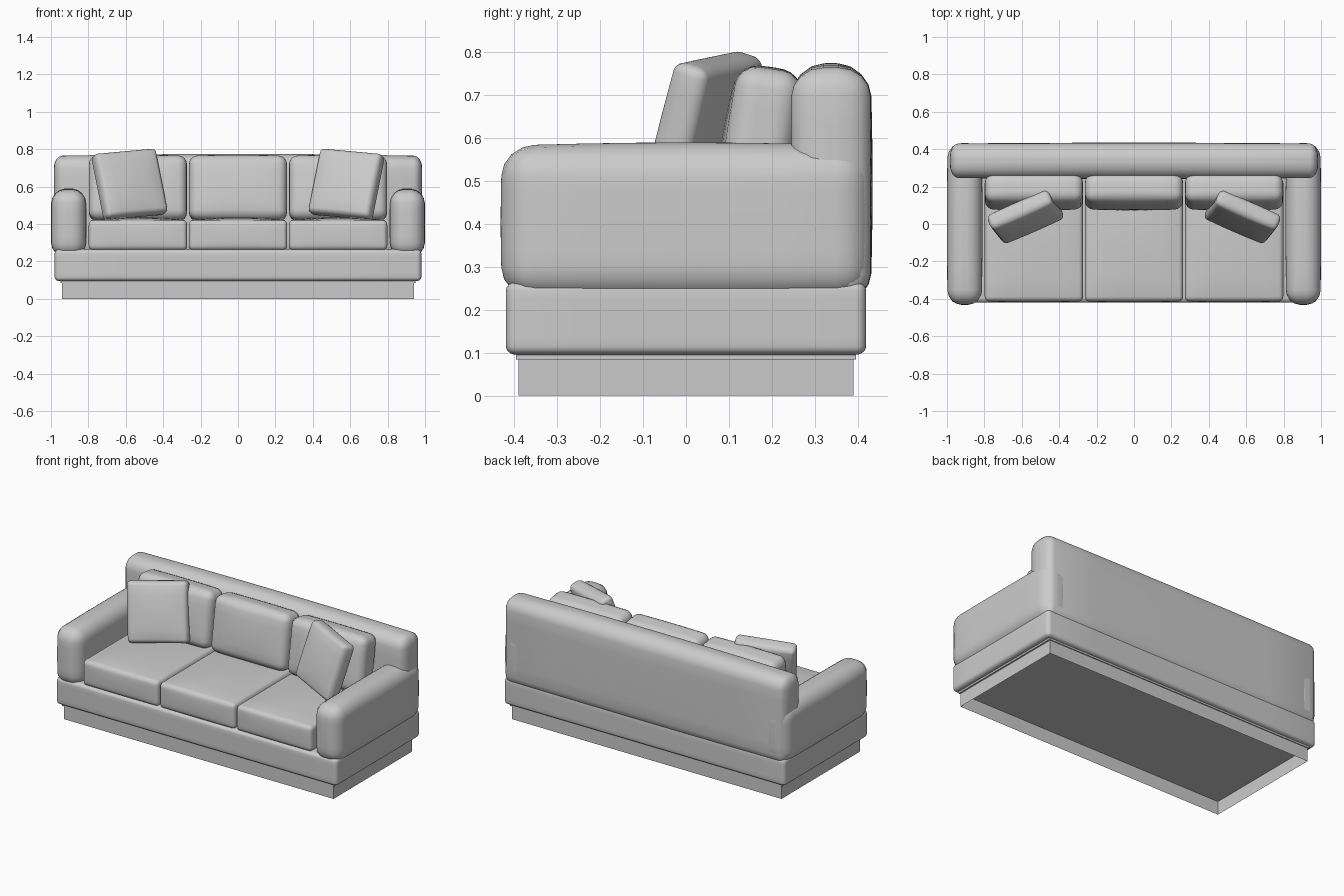
import bpy, bmesh
from math import radians
from mathutils import Vector

if "Cube" in bpy.data.objects:
    bpy.data.objects.remove(bpy.data.objects["Cube"])


def add_object(name, bm, loc=(0, 0, 0), rot=(0, 0, 0)):
    me = bpy.data.meshes.new(name)
    bm.to_mesh(me)
    bm.free()
    ob = bpy.data.objects.new(name, me)
    ob.location = loc
    ob.rotation_mode = 'YXZ'
    ob.rotation_euler = rot
    bpy.context.collection.objects.link(ob)
    return ob


def padded_box(name, loc, half, r, bulge=(0, 0, 0), rot=(0, 0, 0)):
    """Box with rounded edges (radius per axis) and softly crowned faces."""
    bm = bmesh.new()
    bmesh.ops.create_cube(bm, size=2)
    bmesh.ops.subdivide_edges(bm, edges=bm.edges[:], cuts=9, use_grid_fill=True)
    for v in bm.verts:
        core, d = Vector(), Vector()
        for i in range(3):
            k = round(abs(v.co[i]) * 5)
            s = 1 if v.co[i] > 0 else -1
            core[i] = s * (half[i] - r[i]) * min(k, 3) / 3
            d[i] = s * (0, 0, 0, 0, 0.414, 1)[k]
        d.normalize()
        p = Vector([core[i] + d[i] * r[i] for i in range(3)])
        u = [p[i] / half[i] for i in range(3)]
        for i in range(3):
            a, b = u[i - 1], u[i - 2]
            p[i] += bulge[i] * u[i] * (1 - a * a) * (1 - b * b)
        v.co = p
    for f in bm.faces:
        f.smooth = True
    return add_object(name, bm, loc, rot)


def plain_box(name, half_x, half_y, z0, z1, open_bottom=False):
    bm = bmesh.new()
    bmesh.ops.create_cube(bm, size=2)
    for v in bm.verts:
        v.co = (v.co.x * half_x, v.co.y * half_y, z1 if v.co.z > 0 else z0)
    if open_bottom:
        low = [f for f in bm.faces if f.normal.z < -0.5]
        bmesh.ops.delete(bm, geom=low, context='FACES_ONLY')
    return add_object(name, bm)


# Recessed plinth, open underneath, with a thin lip under the base
plain_box("plinth", 0.94, 0.39, 0.0, 0.09, open_bottom=True)
plain_box("plinth_lip", 0.95, 0.396, 0.084, 0.11)

# Upholstered base and backrest
padded_box("base", (0, 0, 0.18), (0.98, 0.42, 0.085), (0.025, 0.025, 0.02))
padded_box("backrest", (0, 0.338, 0.492), (0.985, 0.092, 0.272),
           (0.045, 0.075, 0.065), (0, 0.005, 0.011))

# Three seat cushions and three back cushions
for i, label in zip((-1, 0, 1), ("left", "middle", "right")):
    padded_box("seat_cushion_" + label, (i * 0.535, -0.085, 0.34),
               (0.263, 0.328, 0.08), (0.022, 0.025, 0.025), (0, 0.006, 0.016))
    padded_box("back_cushion_" + label, (i * 0.535, 0.172, 0.59),
               (0.262, 0.075, 0.172), (0.045, 0.045, 0.045),
               (0, 0.014, 0.006), (-0.15, 0, 0))

# Arms and loose pillows on both sides
for s, label in ((-1, "left"), (1, "right")):
    padded_box("arm_" + label, (s * 0.905, 0, 0.405), (0.092, 0.428, 0.177),
               (0.072, 0.075, 0.07), (0.003, 0.004, 0.008))
    padded_box("throw_pillow_" + label, (s * 0.58, 0.037, 0.612),
               (0.18, 0.044, 0.18), (0.025, 0.032, 0.025), (0, 0.016, 0),
               (radians(-17), radians(5 * s), radians(-22 * s)))
